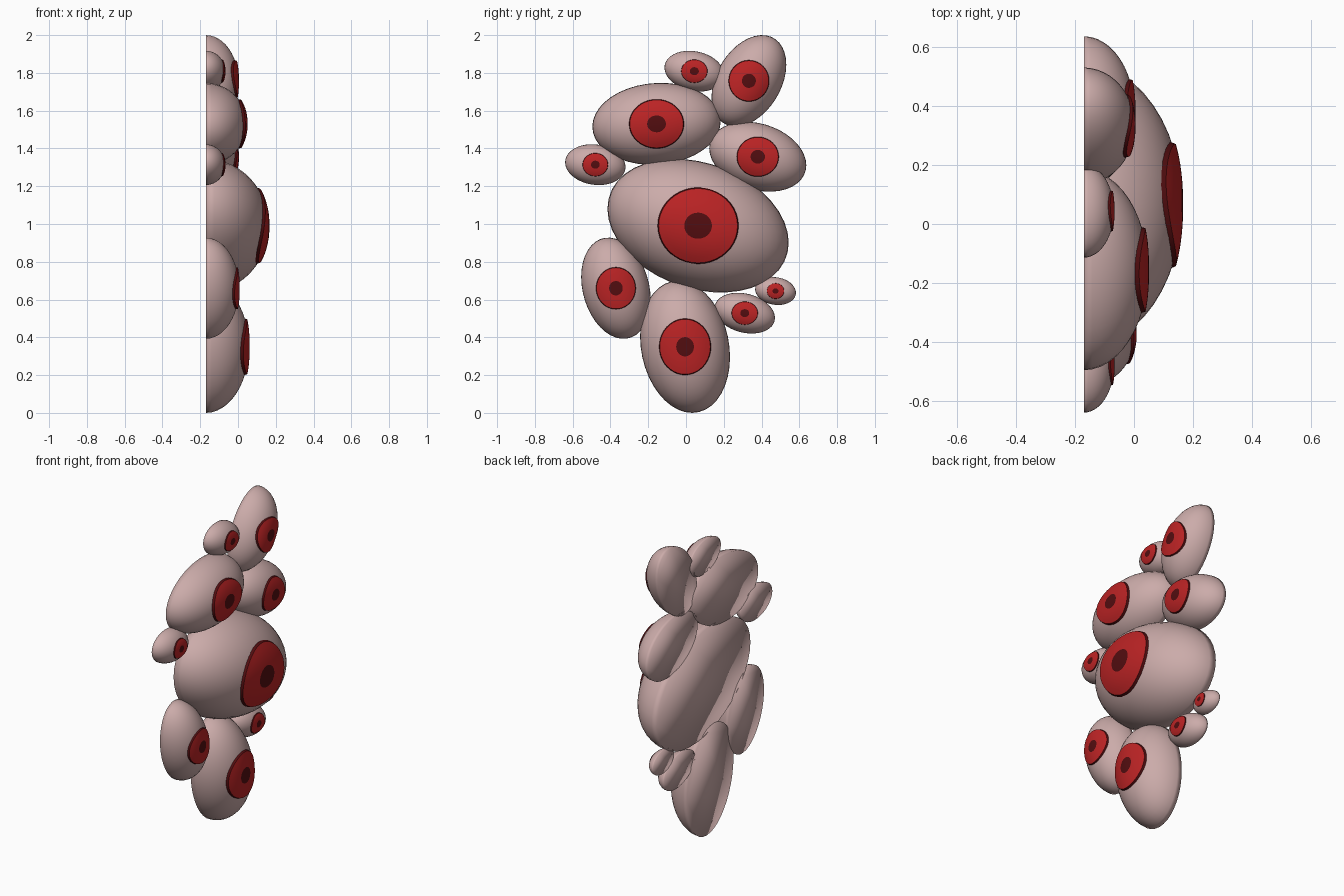
import bpy, bmesh, math

if "Cube" in bpy.data.objects:
    bpy.data.objects.remove(bpy.data.objects["Cube"])

BACK = -0.17      # flat back plane of the whole cluster
SEG = 40


def material(name, rgb):
    m = bpy.data.materials.new(name)
    m.diffuse_color = (*rgb, 1)
    m.use_nodes = True
    m.node_tree.nodes["Principled BSDF"].inputs["Base Color"].default_value = m.diffuse_color
    return m


flesh = material("pale pink", (0.60, 0.41, 0.40))
red = material("iris red", (0.50, 0.017, 0.018))
dark = material("dark red", (0.085, 0.004, 0.005))


def ring_mesh(name, rings, apex, mats, band_mats, cap_back=False):
    """Bridge rings from outside to inside, closing with a fan at the apex."""
    bm = bmesh.new()
    loops = [[bm.verts.new(p) for p in r] for r in rings]
    tip = bm.verts.new(apex)
    for k, loop in enumerate(loops):
        for i in range(SEG):
            j = (i + 1) % SEG
            if k + 1 < len(loops):
                nxt = loops[k + 1]
                f = bm.faces.new((loop[i], loop[j], nxt[j], nxt[i]))
            else:
                f = bm.faces.new((loop[i], loop[j], tip))
            f.material_index = band_mats[k]
            f.smooth = True
    if cap_back:
        f = bm.faces.new(loops[0][::-1])
        f.smooth = True
    me = bpy.data.meshes.new(name)
    bm.to_mesh(me)
    bm.free()
    for m in mats:
        me.materials.append(m)
    ob = bpy.data.objects.new(name, me)
    bpy.context.collection.objects.link(ob)
    return ob


def circle():
    for i in range(SEG):
        t = 2 * math.pi * i / SEG
        yield math.cos(t), math.sin(t)


def eye(name, cy, cz, ay, az, lean, apex, iy, iz):
    """Tilted half-ellipsoid eyeball with a raised iris plate.
    ay, az: half extents; lean: tilt (covariance); iy, iz: iris half sizes."""
    h = apex - BACK
    shear = lean / ay
    bz = math.sqrt(az * az - shear * shear)

    def surface(dy, dz):
        u = dy / ay
        v = (dz - shear * u) / bz
        return BACK + h * math.sqrt(max(0, 1 - u * u - v * v))

    # eyeball
    n = 12
    rings = []
    for k in range(n):
        a = math.pi / 2 * k / n
        r, x = math.cos(a), BACK + h * math.sin(a)
        rings.append([(x, cy + ay * r * c, cz + shear * r * c + bz * r * s)
                      for c, s in circle()])
    ring_mesh(name + "_eyeball", rings, (apex, cy, cz), [flesh], [0] * n, True)

    # iris: dark rim, red disc, dark pupil, following the eyeball surface
    lift = 0.012 * min(1, iy / 0.14)
    steps = [(1.0, -0.002), (0.97, lift), (0.82, lift * 0.85), (0.66, lift * 0.7),
             (0.5, lift * 0.55), (0.34, lift * 0.45), (0.17, lift * 0.35)]
    rings = [[(surface(iy * r * c, iz * r * s) + off, cy + iy * r * c, cz + iz * r * s)
              for c, s in circle()] for r, off in steps]
    ob = ring_mesh(name + "_iris", rings, (apex + lift * 0.3, cy, cz),
                   [red, dark], [1, 0, 0, 0, 0, 1, 1])
    bpy.context.view_layer.objects.active = ob
    ob.select_set(True)
    bpy.ops.object.shade_smooth_by_angle(angle=math.radians(30))
    ob.select_set(False)


# name, centre y, centre z, half y, half z, lean, apex x, iris half y, iris half z
EYES = [
    ("main", 0.064, 0.991, 0.480, 0.354, -0.043, 0.163, 0.215, 0.203),
    ("upper_left", -0.156, 1.530, 0.340, 0.217, 0.005, 0.047, 0.146, 0.131),
    ("top_right", 0.333, 1.758, 0.198, 0.242, 0.0170, 0.002, 0.108, 0.110),
    ("middle_right", 0.380, 1.356, 0.257, 0.185, -0.0115, 0.002, 0.112, 0.106),
    ("top_small", 0.044, 1.809, 0.158, 0.108, -0.003, -0.068, 0.070, 0.062),
    ("left_small", -0.480, 1.314, 0.160, 0.108, -0.002, -0.068, 0.068, 0.062),
    ("lower_left", -0.371, 0.660, 0.184, 0.268, -0.0108, 0.006, 0.106, 0.112),
    ("bottom", -0.005, 0.350, 0.238, 0.350, -0.0130, 0.058, 0.138, 0.150),
    ("lower_right_small", 0.311, 0.528, 0.160, 0.108, -0.004, -0.068, 0.070, 0.062),
    ("lower_right_tiny", 0.474, 0.645, 0.108, 0.074, -0.001, -0.100, 0.046, 0.042),
]
for e in EYES:
    eye(*e)
